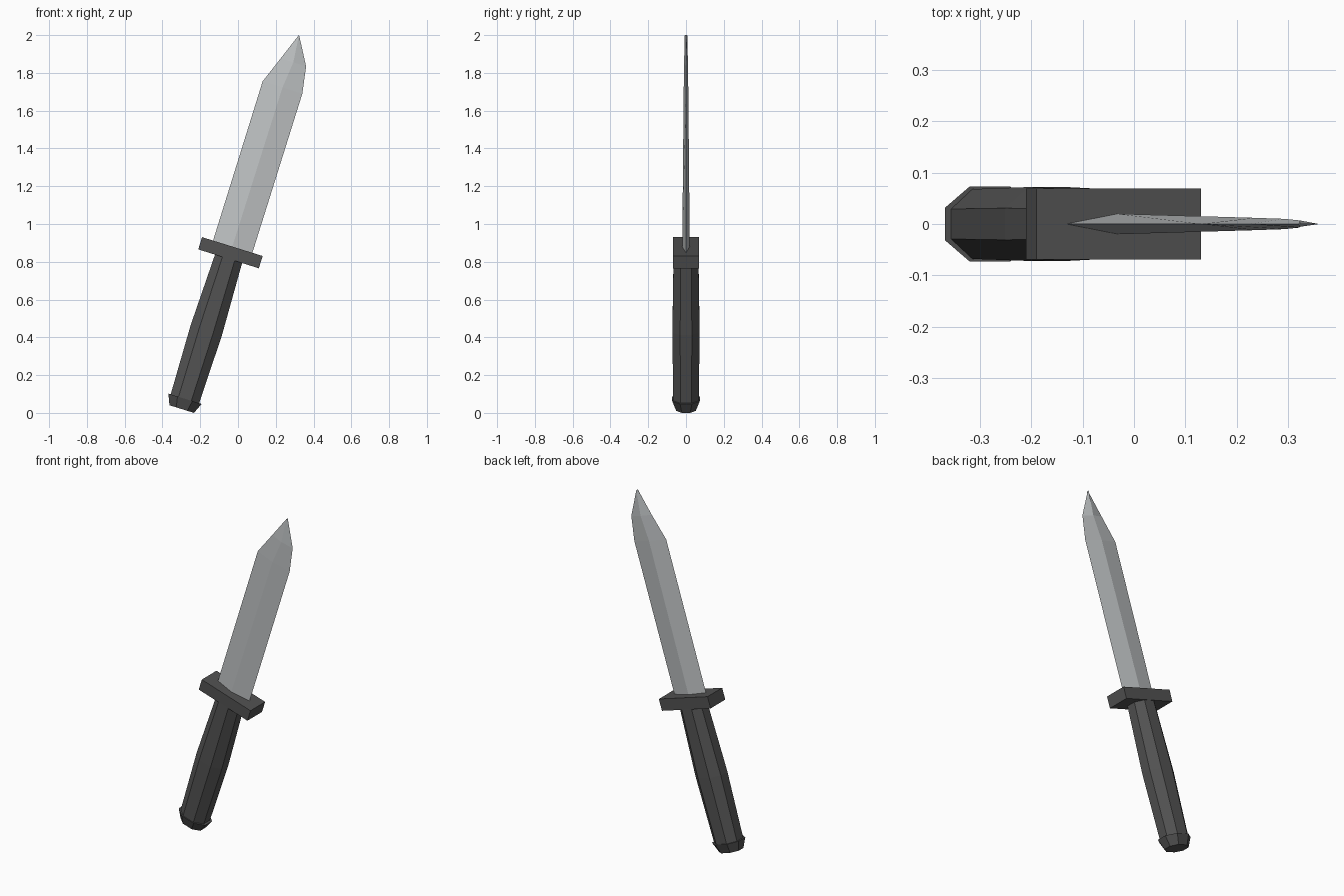
import bpy
import bmesh
from math import radians
from mathutils import Matrix

cube = bpy.data.objects.get("Cube")
if cube:
    bpy.data.objects.remove(cube)

# The whole knife leans toward +x about the guard centre
LEAN = Matrix.Translation((-0.04, 0, 0.848)) @ Matrix.Rotation(radians(17.3), 4, 'Y')


def material(name, rgb):
    mat = bpy.data.materials.new(name)
    mat.use_nodes = True
    mat.diffuse_color = (*rgb, 1)
    bsdf = mat.node_tree.nodes["Principled BSDF"]
    bsdf.inputs["Base Color"].default_value = (*rgb, 1)
    return mat


def loft(name, rings, mat):
    """Skin a stack of equal-length rings and cap both ends."""
    bm = bmesh.new()
    loops = [[bm.verts.new(p) for p in ring] for ring in rings]
    n = len(loops[0])
    for low, high in zip(loops, loops[1:]):
        for i in range(n):
            j = (i + 1) % n
            bm.faces.new((low[i], low[j], high[j], high[i]))
    bm.faces.new(loops[0][::-1])
    bm.faces.new(loops[-1])
    bmesh.ops.remove_doubles(bm, verts=bm.verts, dist=0.0001)
    bmesh.ops.recalc_face_normals(bm, faces=bm.faces)
    bm.transform(LEAN)
    mesh = bpy.data.meshes.new(name)
    bm.to_mesh(mesh)
    bm.free()
    mesh.materials.append(mat)
    obj = bpy.data.objects.new(name, mesh)
    bpy.context.collection.objects.link(obj)
    return obj


def octagon(a, b, z):
    c, d = a * 0.45, b * 0.43
    return [(a, -d, z), (a, d, z), (c, b, z), (-c, b, z),
            (-a, d, z), (-a, -d, z), (-c, -b, z), (c, -b, z)]


def diamond(left, ridge, right, t, z):
    return [(left, 0, z), (ridge, -t, z), (right, 0, z), (ridge, t, z)]


def rectangle(a, b, z):
    return [(-a, -b, z), (a, -b, z), (a, b, z), (-a, b, z)]


dark = material("dark grey", (0.085, 0.085, 0.085))
steel = material("pale steel", (0.52, 0.54, 0.55))

# Grip with a slight swell in the middle
loft("grip", [octagon(0.079, 0.068, -0.81), octagon(0.087, 0.072, -0.43),
              octagon(0.075, 0.066, -0.03)], dark)

# Tapered end cap
loft("pommel", [octagon(0.068, 0.052, -0.867), octagon(0.092, 0.073, -0.81)], dark)

# Cross guard
loft("guard", [rectangle(0.168, 0.069, -0.034), rectangle(0.168, 0.069, 0.034)], dark)

# Double-edged blade with a central ridge and an uneven point
loft("blade", [diamond(-0.107, 0.0, 0.111, 0.02, 0.02),
               diamond(-0.107, 0.003, 0.113, 0.012, 0.917),
               diamond(-0.052, 0.018, 0.089, 0.010, 1.061),
               diamond(0.003, 0.004, 0.005, 0.007, 1.207)], steel)
